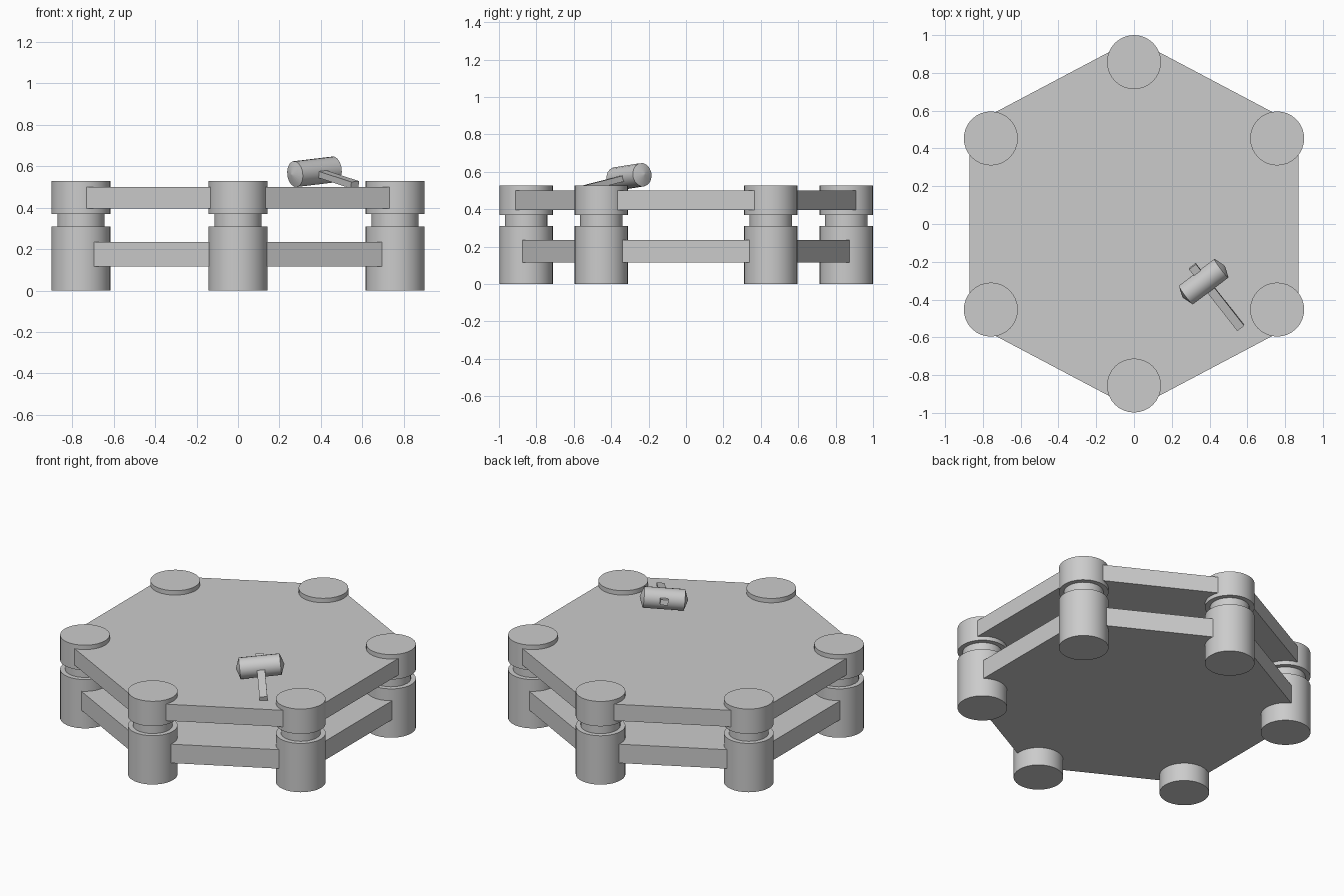
import bpy
import bmesh
import math
from mathutils import Matrix, Vector

cube = bpy.data.objects.get("Cube")
if cube:
    bpy.data.objects.remove(cube, do_unlink=True)


def add_object(name, bm, matrix=Matrix(), smooth=False):
    bmesh.ops.recalc_face_normals(bm, faces=bm.faces)
    mesh = bpy.data.meshes.new(name)
    bm.to_mesh(mesh)
    bm.free()
    obj = bpy.data.objects.new(name, mesh)
    bpy.context.collection.objects.link(obj)
    obj.matrix_world = matrix
    if smooth:
        bpy.ops.object.select_all(action='DESELECT')
        obj.select_set(True)
        bpy.context.view_layer.objects.active = obj
        bpy.ops.object.shade_smooth_by_angle(angle=math.radians(35))
    return obj


def lathe(name, profile, sides, matrix):
    """Spin (radius, height) points around z; the ends are capped flat."""
    bm = bmesh.new()
    rings = []
    for radius, z in profile:
        rings.append([bm.verts.new((radius * math.cos(math.tau * i / sides),
                                    radius * math.sin(math.tau * i / sides), z))
                      for i in range(sides)])
    for low, high in zip(rings, rings[1:]):
        for i in range(sides):
            j = (i + 1) % sides
            bm.faces.new((low[i], low[j], high[j], high[i]))
    bm.faces.new(rings[0])
    bm.faces.new(rings[-1])
    return add_object(name, bm, matrix, smooth=True)


def hex_slab(name, half_width, apex, shoulder, z0, z1):
    bm = bmesh.new()
    outline = [(0, apex), (-half_width, shoulder), (-half_width, -shoulder),
               (0, -apex), (half_width, -shoulder), (half_width, shoulder)]
    face = bm.faces.new([bm.verts.new((x, y, z0)) for x, y in outline])
    top = bmesh.ops.extrude_face_region(bm, geom=[face])
    verts = [v for v in top["geom"] if isinstance(v, bmesh.types.BMVert)]
    bmesh.ops.translate(bm, verts=verts, vec=(0, 0, z1 - z0))
    return add_object(name, bm)


# Two stacked hexagonal slabs
hex_slab("lower_slab", 0.845, 0.95, 0.50, 0.115, 0.235)
hex_slab("upper_slab", 0.87, 0.98, 0.52, 0.395, 0.50)

# Six posts with a narrow neck between the slabs
POST_R, NECK_R = 0.143, 0.114
post_profile = [(POST_R, 0), (POST_R, 0.31), (NECK_R, 0.31),
                (NECK_R, 0.37), (POST_R, 0.37), (POST_R, 0.528)]
posts = {"front": (0, -0.855), "back": (0, 0.857)}
for side, sx in (("left", 1), ("right", -1)):
    for end, sy in (("front", -1), ("back", 1)):
        posts[f"{end}_{side}"] = (sx * 0.758, sy * 0.453)
for place, (x, y) in posts.items():
    lathe(f"{place}_post", post_profile, 32, Matrix.Translation((x, y, 0)))

# Mallet frame: local x runs along the handle, local z along the head
turn, head_tilt, handle_tilt = (math.radians(a) for a in (37, 5.5, 11.5))
head_axis = Vector((math.cos(turn) * math.cos(head_tilt),
                    math.sin(turn) * math.cos(head_tilt), math.sin(head_tilt)))
handle_axis = Vector((math.sin(turn) * math.cos(handle_tilt),
                      -math.cos(turn) * math.cos(handle_tilt),
                      -math.sin(handle_tilt)))
handle_axis = (handle_axis - head_axis * handle_axis.dot(head_axis)).normalized()
mallet = Matrix((handle_axis, head_axis.cross(handle_axis), head_axis))
mallet = Matrix.Translation((0.369, -0.305, 0.573)) @ mallet.transposed().to_4x4()

# Mallet head with shallow conical ends
lathe("mallet_head", [(0.001, -0.14), (0.063, -0.118),
                      (0.063, 0.118), (0.001, 0.14)], 16, mallet)

# Mallet handle, passing through the head
bm = bmesh.new()
bmesh.ops.create_cube(bm, size=1)
bmesh.ops.scale(bm, vec=(0.422, 0.032, 0.046), verts=bm.verts)
bmesh.ops.translate(bm, vec=(0.108, 0, 0.003), verts=bm.verts)
add_object("mallet_handle", bm, mallet)
